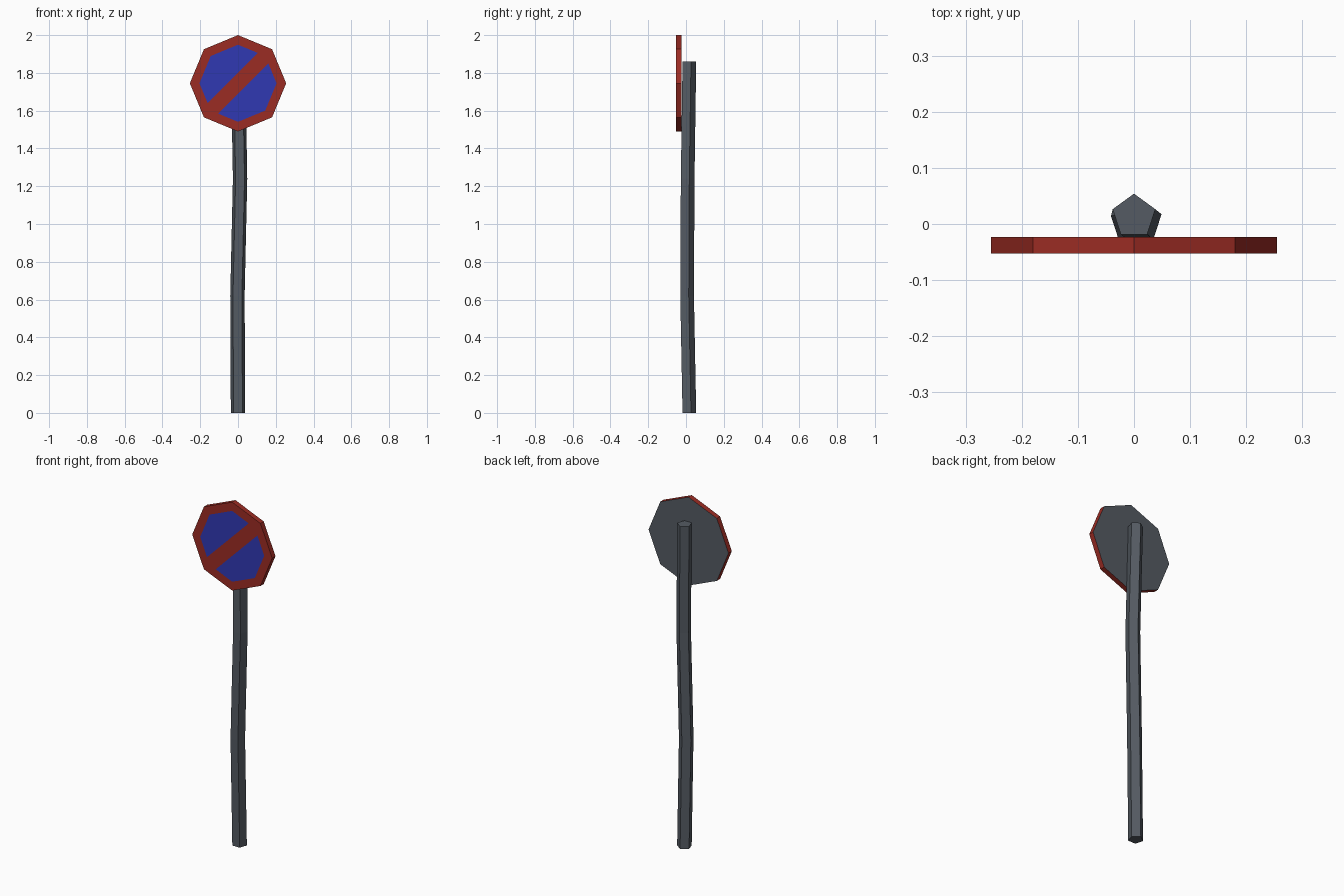
import bpy, bmesh, math
from mathutils import Matrix, Vector

if "Cube" in bpy.data.objects:
    bpy.data.objects.remove(bpy.data.objects["Cube"])


def material(name, rgb):
    m = bpy.data.materials.new(name)
    m.diffuse_color = (*rgb, 1)
    m.use_nodes = True
    m.node_tree.nodes["Principled BSDF"].inputs["Base Color"].default_value = m.diffuse_color
    return m


def add_object(name, bm, mats):
    me = bpy.data.meshes.new(name)
    bm.to_mesh(me)
    bm.free()
    for m in mats:
        me.materials.append(m)
    ob = bpy.data.objects.new(name, me)
    bpy.context.collection.objects.link(ob)
    return ob


red = material("red", (0.33, 0.025, 0.017))
blue = material("blue", (0.03, 0.04, 0.45))
slate = material("slate", (0.09, 0.105, 0.125))

# Slightly crooked five-sided pole, lofted through four rings
bm = bmesh.new()
rings = []
for x, y, z in [(0, 0.014, 0), (-0.003, 0.002, 0.62), (0.011, 0.005, 1.24), (0, 0.014, 1.86)]:
    angles = [math.radians(90 + 72 * i) for i in range(5)]
    rings.append([bm.verts.new((x + 0.04 * math.cos(a), y + 0.04 * math.sin(a), z)) for a in angles])
for lo, hi in zip(rings, rings[1:]):
    for i in range(5):
        j = (i + 1) % 5
        bm.faces.new((lo[i], lo[j], hi[j], hi[i]))
bm.faces.new(rings[0][::-1])
bm.faces.new(rings[-1])
add_object("pole", bm, [slate])

# Octagonal sign plate: red rim, grey back
centre = Vector((0, -0.038, 1.745))
bm = bmesh.new()
bmesh.ops.create_cone(bm, cap_ends=True, segments=8, radius1=0.255, radius2=0.255, depth=0.03,
                      matrix=Matrix.Translation(centre) @ Matrix.Rotation(math.pi / 2, 4, 'X'))
bm.normal_update()
front = next(f for f in bm.faces if f.normal.y < -0.9)
back = next(f for f in bm.faces if f.normal.y > 0.9)
back.material_index = 2

# Blue field inset in the front, split by a diagonal red bar
bmesh.ops.inset_region(bm, faces=[front], thickness=0.055 * math.cos(math.pi / 8))
across = Vector((1, 0, -1)).normalized()
field = [front]
for side in (-1, 1):
    geom = set(field)
    for f in field:
        geom.update(f.edges, f.verts)
    cut = bmesh.ops.bisect_plane(bm, geom=list(geom), dist=1e-5,
                                 plane_co=centre + across * 0.039 * side, plane_no=across)
    field = [g for g in cut["geom"] if isinstance(g, bmesh.types.BMFace)]
for f in field:
    if abs((f.calc_center_median() - centre).dot(across)) > 0.039:
        f.material_index = 1
add_object("sign_plate", bm, [red, blue, slate])
